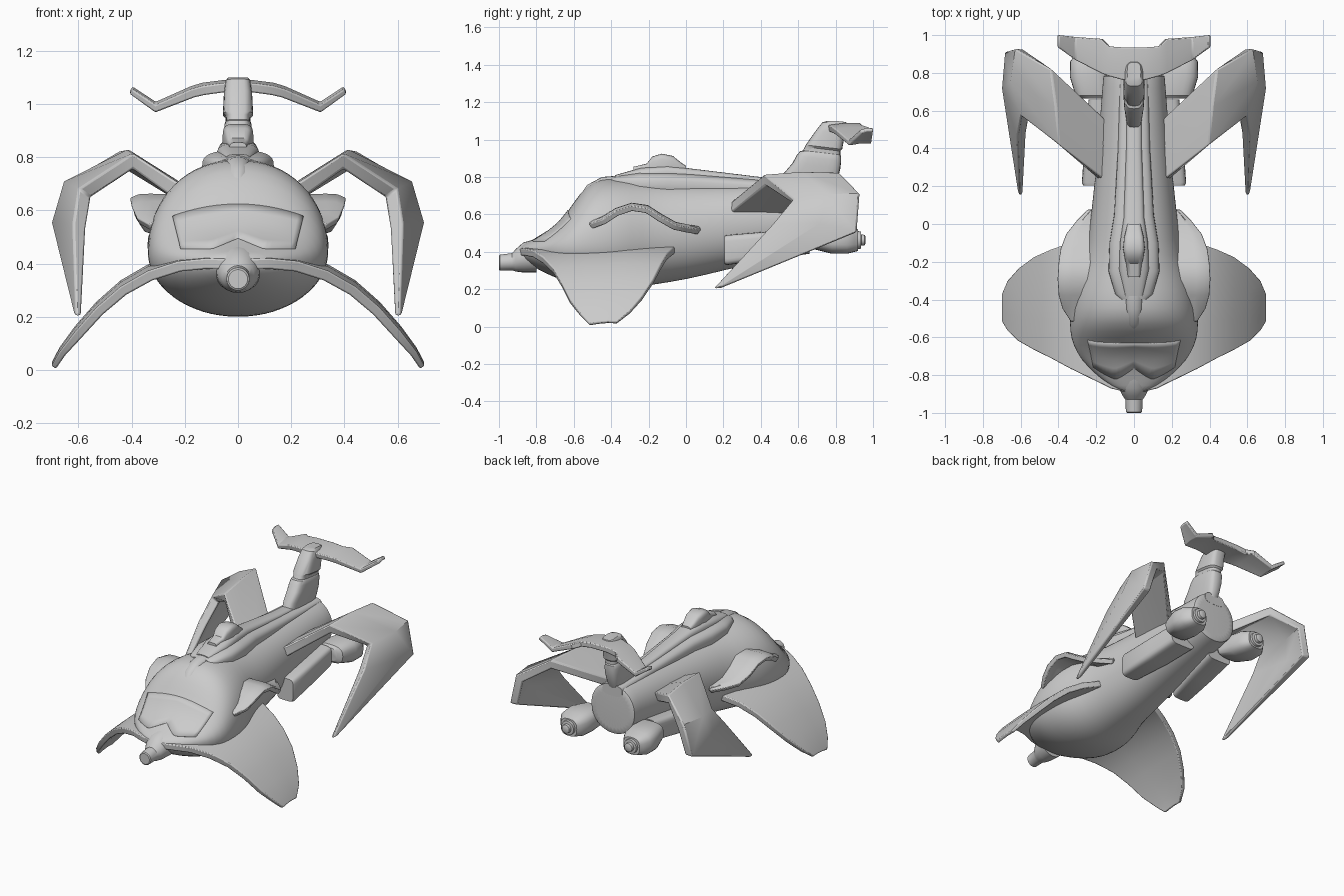
import bpy, bmesh, math
from mathutils import Vector

if "Cube" in bpy.data.objects:
    bpy.data.objects.remove(bpy.data.objects["Cube"])


def make(name, verts, faces, mirror=False, bevel=0.0, subsurf=0, angle=35):
    me = bpy.data.meshes.new(name)
    me.from_pydata([tuple(v) for v in verts], [], faces)
    bm = bmesh.new()
    bm.from_mesh(me)
    bmesh.ops.recalc_face_normals(bm, faces=bm.faces)
    bm.to_mesh(me)
    bm.free()
    ob = bpy.data.objects.new(name, me)
    bpy.context.collection.objects.link(ob)
    bpy.ops.object.select_all(action='DESELECT')
    ob.select_set(True)
    bpy.context.view_layer.objects.active = ob
    bpy.ops.object.shade_smooth_by_angle(angle=math.radians(angle))
    if mirror:
        ob.modifiers.new("mirror", 'MIRROR')
    if bevel:
        m = ob.modifiers.new("bevel", 'BEVEL')
        m.width, m.segments, m.angle_limit = bevel, 2, math.radians(50)
        m.limit_method = 'ANGLE'
    if subsurf:
        m = ob.modifiers.new("subsurf", 'SUBSURF')
        m.levels = m.render_levels = subsurf
    return ob


def loft(name, rings, **kw):
    n = len(rings[0])
    verts = [p for r in rings for p in r]
    faces = [(i * n + j, i * n + (j + 1) % n, (i + 1) * n + (j + 1) % n, (i + 1) * n + j)
             for i in range(len(rings) - 1) for j in range(n)]
    faces += [tuple(range(n)), tuple(range(len(verts) - n, len(verts)))]
    return make(name, verts, faces, **kw)


def ring(y, hw, zb, zt, e=2.0, zw=None, cx=0.0, n=32):
    """Superellipse cross-section at y, widest at height zw."""
    zw = (zb + zt) / 2 if zw is None else zw
    pts = []
    for k in range(n):
        a = 2 * math.pi * k / n
        c, s = math.cos(a), math.sin(a)
        h = zt - zw if s > 0 else zw - zb
        pts.append((cx + hw * math.copysign(abs(c) ** (2 / e), c), y,
                    zw + h * math.copysign(abs(s) ** (2 / e), s)))
    return pts


def blade(name, rows, **kw):
    """Closed plate through rows of (points across, half thickness)."""
    g = [[Vector(p) for p in r[0]] for r in rows]
    R, C = len(g), len(g[0])
    top, bot = [], []
    for i in range(R):
        for j in range(C):
            p = g[i][j]
            across = g[i][min(j + 1, C - 1)] - g[i][max(j - 1, 0)]
            nrm = Vector()
            if i > 0:
                nrm += (p - g[i - 1][j]).cross(across).normalized()
            if i < R - 1:
                nrm += (g[i + 1][j] - p).cross(across).normalized()
            nrm.normalize()
            top.append(p + nrm * rows[i][1])
            bot.append(p - nrm * rows[i][1])
    N = R * C
    faces = []
    for i in range(R - 1):
        for j in range(C - 1):
            q = (i * C + j, i * C + j + 1, (i + 1) * C + j + 1, (i + 1) * C + j)
            faces += [q, tuple(N + v for v in reversed(q))]
    rim = ([j for j in range(C)] + [i * C + C - 1 for i in range(1, R)]
           + [(R - 1) * C + j for j in range(C - 2, -1, -1)] + [i * C for i in range(R - 2, 0, -1)])
    for a, b in zip(rim, rim[1:] + rim[:1]):
        faces.append((a, b, N + b, N + a))
    return make(name, top + bot, faces, mirror=True, **kw)


# Main hull: bulbous head tapering to a round stern
hull = loft("hull", [ring(y, w, b, t, 2.1, zw) for y, w, b, t, zw in [
    (-.89, .05, .38, .43, .41), (-.86, .12, .35, .445, .41), (-.80, .20, .31, .475, .41),
    (-.72, .28, .27, .515, .42), (-.64, .325, .24, .60, .43), (-.57, .34, .22, .715, .44),
    (-.49, .342, .205, .785, .45), (-.40, .335, .197, .795, .46), (-.30, .31, .203, .79, .47),
    (-.17, .255, .225, .775, .49), (0, .235, .25, .765, .51), (.2, .21, .30, .76, .54),
    (.5, .185, .37, .765, .57), (.76, .165, .43, .765, .60), (.785, .163, .432, .763, .60),
    (.79, .155, .44, .755, .60)]], subsurf=1)

# Visor plate projected on the head
cols, rws = 25, 6
vv = []
for r in range(rws):
    for c in range(cols):
        s = 2 * c / (cols - 1) - 1
        t = r / (rws - 1)
        zlo = .455 + .04 * max(0, 1 - abs(s) / .45)
        zhi = .622 - .045 * s * s
        vv.append((s * (.215 + .03 * t), -1.2, zlo + (zhi - zlo) * t))
vf = [(r * cols + c, r * cols + c + 1, (r + 1) * cols + c + 1, (r + 1) * cols + c)
      for r in range(rws - 1) for c in range(cols - 1)]
visor = make("visor", vv, vf)
sw = visor.modifiers.new("wrap", 'SHRINKWRAP')
sw.target, sw.wrap_method = hull, 'PROJECT'
sw.use_project_x = sw.use_project_z = False
sw.use_project_y = True
sol = visor.modifiers.new("solid", 'SOLIDIFY')
sol.thickness, sol.offset = .008, 0

# Head crest, spine and top turret
loft("head_crest", [ring(y, w, b, t, 2, n=16) for y, w, b, t in [
    (-.60, .015, .62, .65), (-.53, .035, .69, .757), (-.45, .045, .74, .80), (-.36, .05, .75, .808)]])
loft("spine_skirt", [ring(y, w, b, t, 3) for y, w, b, t in [
    (-.40, .07, .74, .795), (-.37, .10, .73, .805), (-.25, .135, .70, .825), (-.1, .13, .69, .825),
    (.05, .105, .69, .815), (.4, .085, .69, .785), (.79, .075, .69, .765)]])
loft("spine_ridge", [ring(y, w, b, t, 3, n=24) for y, w, b, t in [
    (-.38, .05, .76, .81), (-.24, .08, .76, .85), (-.1, .075, .76, .865), (.03, .055, .76, .845),
    (.4, .042, .74, .80), (.77, .04, .72, .775)]])
loft("turret", [ring(y, w, .80, t, 4, n=24) for y, w, t in [
    (-.28, .032, .855), (-.21, .042, .872), (-.18, .05, .91), (-.13, .058, .925), (-.07, .052, .913),
    (-.03, .042, .88), (0, .035, .86)]])

# Nose gun
loft("nose_gun", [ring(y, r, z - r, z + r, 2, n=24) for y, r, z in [
    (-1, .036, .342), (-.995, .043, .342), (-.93, .046, .347), (-.91, .06, .355),
    (-.87, .08, .37), (-.80, .09, .38)]])

# Drooping front wings: (x, front y, back y, height, half thickness)
blade("front_wing", [([(x, f, z - t), (x, (2 * f + b) / 3, z - .2 * t), (x, (f + 2 * b) / 3, z + .2 * t), (x, b, z)], t)
                     for x, f, b, z, t in [
    (.04, -.89, -.10, .418, .02), (.12, -.87, -.06, .42, .02), (.22, -.82, -.06, .41, .02),
    (.33, -.765, -.10, .375, .02), (.43, -.71, -.135, .318, .019), (.52, -.665, -.175, .24, .018),
    (.60, -.62, -.235, .15, .017), (.66, -.565, -.30, .075, .013), (.692, -.515, -.37, .02, .01)]],
    bevel=.006)

# Arched fenders on the hull sides: (y, height, outer x)
blade("side_fender", [([(.17, y, z + .005), (x * .6 + .09, y, z + .01), (x - .03, y, z + .008), (x, y, z - .005)], .016)
                      for y, z, x in [
    (-.51, .54, .33), (-.44, .565, .375), (-.37, .61, .395), (-.29, .637, .40), (-.21, .625, .395),
    (-.14, .58, .385), (-.06, .535, .355), (.01, .52, .30), (.07, .51, .24)]], bevel=.008)

# Folded rear wings
blade("rear_wing", [
    ([(.13, .20, .605), (.14, .38, .62), (.14, .53, .62)], .032),
    ([(.395, .42, .785), (.415, .62, .80), (.44, .82, .795)], .03),
    ([(.575, .58, .665), (.63, .76, .69), (.605, .925, .695)], .03),
    ([(.595, .47, .54), (.672, .72, .55), (.655, .91, .505)], .027),
    ([(.599, .152, .205), (.602, .168, .206), (.604, .188, .208)], .011)], bevel=.012)

# Engine fairings, nacelles and nozzles
loft("engine_fairing", [ring(y, w, b, t, 5, cx=x, n=24) for y, w, b, t, x in [
    (.205, .06, .335, .485, .21), (.22, .066, .33, .49, .21), (.45, .085, .36, .51, .175),
    (.66, .09, .39, .53, .15)]], mirror=True)
loft("engine_nacelle", [ring(y, w, b, t, 2.8, cx=x, n=24) for y, w, b, t, x in [
    (.665, .075, .43, .52, .205), (.68, .095, .415, .535, .215), (.78, .105, .39, .55, .235),
    (.86, .10, .39, .54, .238), (.90, .075, .40, .525, .235), (.92, .06, .405, .52, .235)]], mirror=True)
loft("engine_nozzle", [ring(y, r, .463 - r, .463 + r, cx=.235, n=24) for y, r in [
    (.90, .05), (.935, .046), (.937, .03), (.955, .028), (.96, .018)]], mirror=True)

# Tail mast, stacked upwards: (z, front y, back y, half width)
mast = []
for z, f, b, w in [(.74, .50, .78, .045), (.80, .52, .81, .048), (.86, .57, .825, .055), (.90, .59, .83, .053),
                   (.925, .61, .83, .05), (.93, .625, .825, .046), (.95, .635, .825, .047),
                   (.96, .64, .835, .057), (1.04, .695, .85, .053), (1.085, .73, .865, .047),
                   (1.10, .755, .855, .036)]:
    # shear each level so the collars lean back with the mast
    mast.append([(x, y, min(1.1, zz - .12 * (y - (f + b) / 2))) for x, y, zz in
                 [(p[0], (f + b) / 2 + p[2], z) for p in ring(0, w, -(b - f) / 2, (b - f) / 2, 3.5, n=24)]])
loft("tail_mast", mast)

# Tail plane: (x, front y, front z, back y, back z, half thickness)
blade("tail_plane", [([(x, fy, fz), (x, (fy + by) / 2, (fz + bz) / 2 + .006), (x, by, bz)], t)
                     for x, fy, fz, by, bz, t in [
    (0, .76, 1.06, .935, 1.07, .018), (.06, .765, 1.06, .935, 1.07, .018), (.13, .785, 1.05, .94, 1.062, .018),
    (.17, .80, 1.04, .98, 1.05, .017), (.31, .87, .982, .99, .992, .015),
    (.402, .935, 1.045, 1.0, 1.055, .011)]], bevel=.006)
